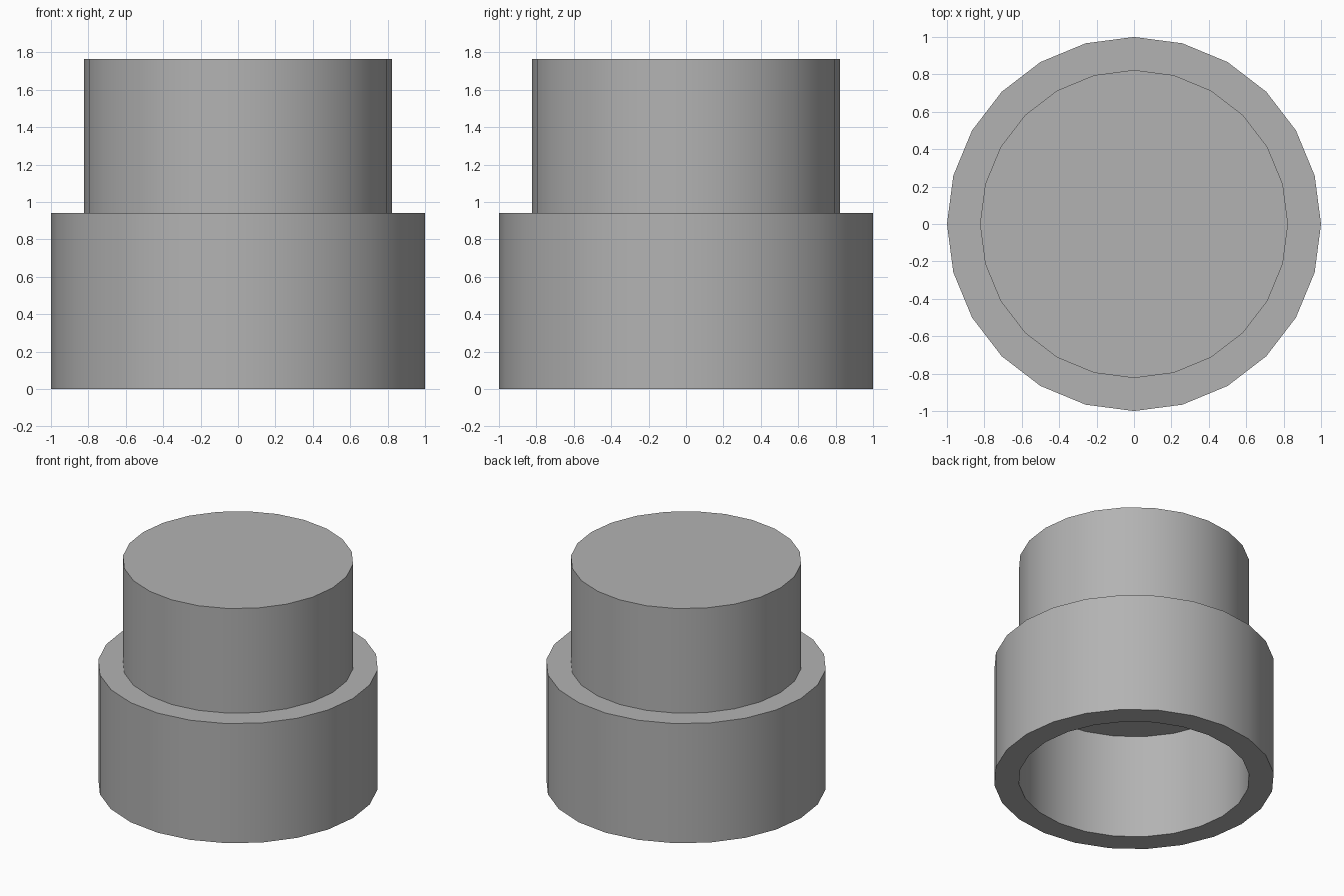
import bpy, bmesh, math

cube = bpy.data.objects.get("Cube")
if cube:
    bpy.data.objects.remove(cube, do_unlink=True)

SIDES = 24
OUTER, INNER = 1.0, 0.8235
CEILING, STEP, TOP = 0.8235, 0.9412, 1.7647

# One plain grey for the whole part
grey = bpy.data.materials.new("mid_grey")
grey.use_nodes = True
colour = (0.45, 0.45, 0.45, 1.0)
grey.diffuse_color = colour
grey.node_tree.nodes["Principled BSDF"].inputs["Base Color"].default_value = colour

# Profile from the cavity ceiling, down, out over the rim and up to the top
profile = [(INNER, CEILING), (INNER, 0), (OUTER, 0),
           (OUTER, STEP), (INNER, STEP), (INNER, TOP)]

bm = bmesh.new()
rings = []
for radius, z in profile:
    angles = [2 * math.pi * i / SIDES for i in range(SIDES)]
    rings.append([bm.verts.new((radius * math.cos(a), radius * math.sin(a), z))
                  for a in angles])

# Walls between neighbouring rings
for low, high in zip(rings, rings[1:]):
    for i in range(SIDES):
        j = (i + 1) % SIDES
        bm.faces.new((low[i], low[j], high[j], high[i]))

# Cavity ceiling and top cap
bm.faces.new(rings[0])
bm.faces.new(rings[-1])
bmesh.ops.recalc_face_normals(bm, faces=bm.faces)

mesh = bpy.data.meshes.new("stepped_cap")
bm.to_mesh(mesh)
bm.free()
mesh.materials.append(grey)
cap = bpy.data.objects.new("stepped_cap", mesh)
bpy.context.collection.objects.link(cap)

# Round walls smooth, rims sharp
bpy.ops.object.select_all(action="DESELECT")
cap.select_set(True)
bpy.context.view_layer.objects.active = cap
bpy.ops.object.shade_smooth_by_angle(angle=math.radians(30))
